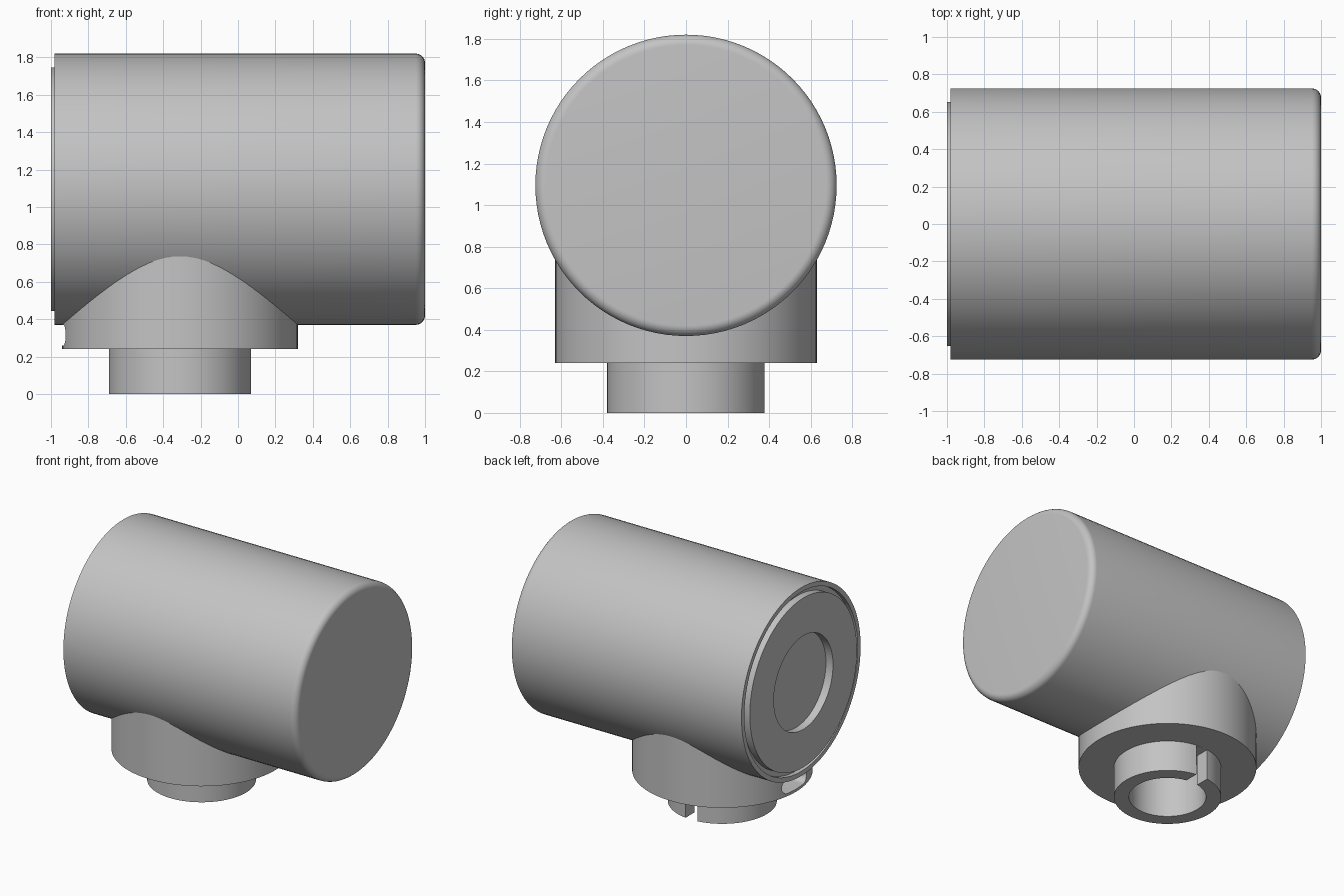
import bpy
import bmesh
import math
from mathutils import Matrix, Vector

default = bpy.data.objects.get("Cube")
if default:
    bpy.data.objects.remove(default, do_unlink=True)

grey = bpy.data.materials.new("plain_grey")
grey.use_nodes = True
COLOUR = (0.55, 0.55, 0.55, 1)
grey.diffuse_color = COLOUR
grey.node_tree.nodes["Principled BSDF"].inputs["Base Color"].default_value = COLOUR


def add_object(name, bm):
    bmesh.ops.recalc_face_normals(bm, faces=bm.faces)
    mesh = bpy.data.meshes.new(name)
    bm.to_mesh(mesh)
    bm.free()
    mesh.materials.append(grey)
    obj = bpy.data.objects.new(name, mesh)
    bpy.context.collection.objects.link(obj)
    return obj


def lathe(name, profile, matrix, steps=96):
    """Spin a (radius, height) profile around z, then place it."""
    bm = bmesh.new()
    verts = [bm.verts.new((r, 0, h)) for r, h in profile]
    edges = [bm.edges.new(pair) for pair in zip(verts, verts[1:])]
    bmesh.ops.spin(bm, geom=verts + edges, cent=(0, 0, 0), axis=(0, 0, 1),
                   angle=math.tau, steps=steps, use_duplicate=False)
    bmesh.ops.remove_doubles(bm, verts=bm.verts, dist=1e-4)
    bm.transform(matrix)
    return add_object(name, bm)


def box(name, size, centre, rounding=0):
    """Box whose edges along x can be rounded."""
    bm = bmesh.new()
    bmesh.ops.create_cube(bm, size=1, matrix=Matrix.LocRotScale(
        Vector(centre), None, Vector(size)))
    if rounding:
        along_x = [e for e in bm.edges
                   if abs(e.verts[0].co.x - e.verts[1].co.x) > 0.01]
        bmesh.ops.bevel(bm, geom=along_x, offset=rounding, segments=8,
                        profile=0.5, affect='EDGES')
    return add_object(name, bm)


def select_only(obj):
    bpy.ops.object.select_all(action='DESELECT')
    obj.select_set(True)
    bpy.context.view_layer.objects.active = obj


def cut(obj, cutter):
    cutter.hide_render = True
    mod = obj.modifiers.new("cut", 'BOOLEAN')
    mod.operation = 'DIFFERENCE'
    mod.solver = 'EXACT'
    mod.object = cutter
    select_only(obj)
    bpy.ops.object.modifier_apply(modifier=mod.name)
    bpy.data.objects.remove(cutter, do_unlink=True)


# Horizontal drum: recessed end plate, groove, rim and rounded far end
R, FILLET = 0.725, 0.05
drum_profile = [(0, -0.94), (0.36, -0.94), (0.36, -1), (0.652, -1),
                (0.652, -0.945), (0.69, -0.945), (0.69, -0.98), (R, -0.98)]
for i in range(9):
    a = math.radians(90 * i / 8)
    drum_profile.append((R - FILLET + FILLET * math.cos(a),
                         1 - FILLET + FILLET * math.sin(a)))
drum_profile.append((0, 1))
drum = lathe("drum_body", drum_profile,
             Matrix.Translation((0, 0, 1.095)) @ Matrix.Rotation(math.pi / 2, 4, 'Y'))

# Vertical collar with a bored neck below it
X = -0.31
collar = lathe("collar_and_neck",
               [(0, 0.5), (0.273, 0.5), (0.273, 0), (0.38, 0), (0.38, 0.24),
                (0.63, 0.24), (0.63, 0.745), (0, 0.745)],
               Matrix.Translation((X, 0, 0)))

# Keyway in the back of the neck, and rounded slot in the collar side
cut(collar, box("keyway_cutter", (0.1, 0.3, 0.28), (X, 0.37, 0.099)))
cut(collar, box("slot_cutter", (0.3, 0.3, 0.11), (-0.89, 0, 0.315), 0.054))

for obj in (drum, collar):
    select_only(obj)
    bpy.ops.object.shade_smooth_by_angle(angle=math.radians(30))
